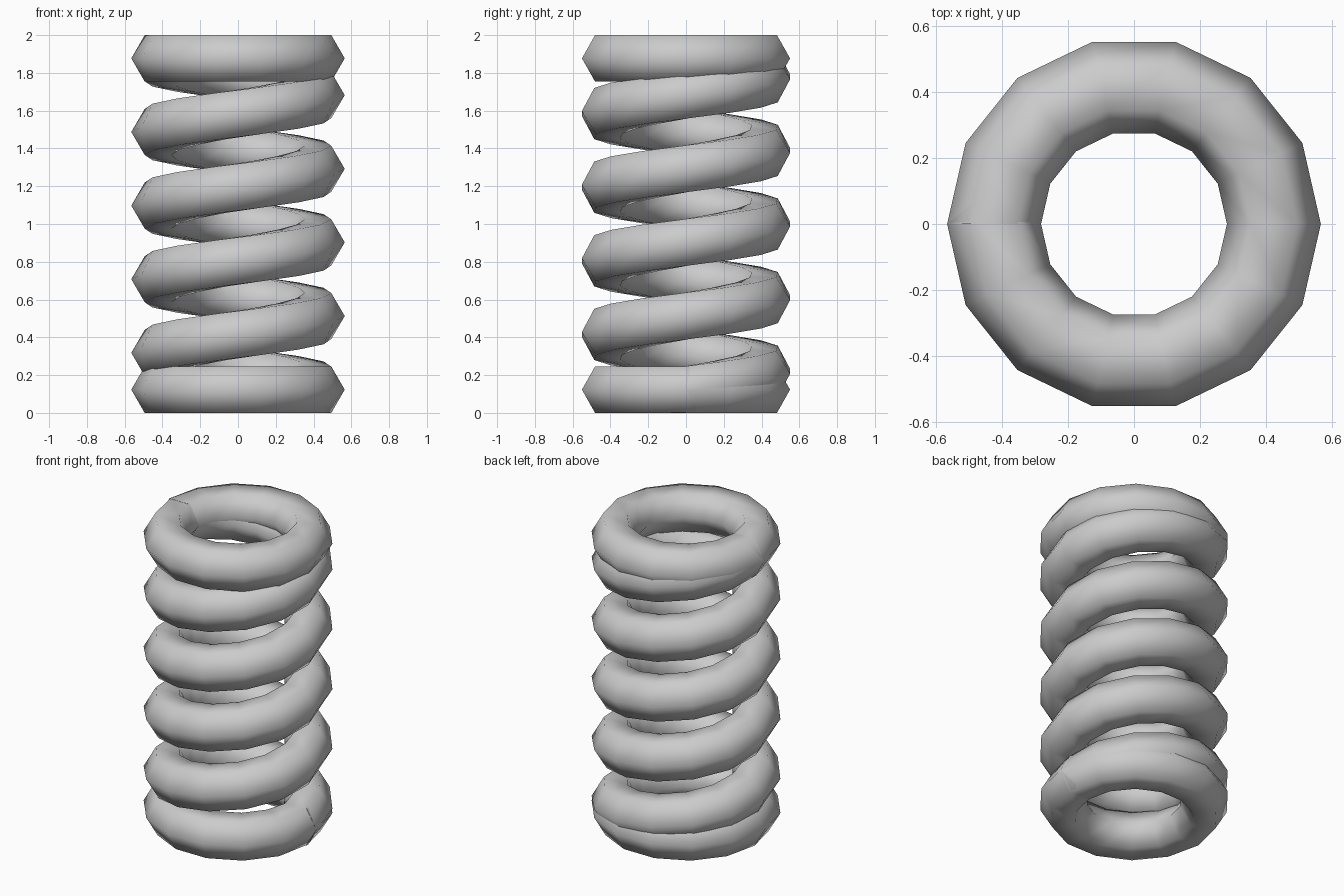
import bpy, bmesh
from math import sin, cos, pi, atan2
from mathutils import Vector

if "Cube" in bpy.data.objects:
    bpy.data.objects.remove(bpy.data.objects["Cube"])

SEG = 14                 # sections per turn
SIDES = 6                # hexagonal wire
R, WIRE = 0.423, 0.142   # coil radius, wire radius
TURNS = 4.5              # rising turns
HALF = WIRE * sin(pi / 3)
RISE = 2 - 2 * HALF
FIRST = SEG                          # end of the flat bottom turn
LAST = FIRST + int(TURNS * SEG)      # start of the flat top turn
TOTAL = LAST + SEG
SLOPE = atan2(RISE / TURNS, 2 * pi * R)

bm = bmesh.new()
rings = []
for i in range(TOTAL + 1):
    a = 2 * pi * i / SEG
    radial = Vector((cos(a), sin(a), 0))
    along = Vector((-sin(a), cos(a), 0))
    t = min(max((i - FIRST) / (LAST - FIRST), 0), 1)
    # wire section stands upright on the flat turns, leans on the rising ones
    tilt = SLOPE if FIRST <= i <= LAST else 0
    up = Vector((0, 0, cos(tilt))) - along * sin(tilt)
    centre = radial * R + Vector((0, 0, HALF + RISE * t))
    rings.append([bm.verts.new(centre + radial * (WIRE * cos(2 * pi * k / SIDES))
                               + up * (WIRE * sin(2 * pi * k / SIDES)))
                  for k in range(SIDES)])

# wire skin
for p, q in zip(rings, rings[1:]):
    for k in range(SIDES):
        n = (k + 1) % SIDES
        bm.faces.new((p[k], p[n], q[n], q[k]))
for f in bm.faces:
    f.smooth = True
# end caps
bm.faces.new(rings[0])
bm.faces.new(rings[-1][::-1])
bmesh.ops.recalc_face_normals(bm, faces=bm.faces[:])

mesh = bpy.data.meshes.new("coil_spring")
bm.to_mesh(mesh)
bm.free()
spring = bpy.data.objects.new("coil_spring", mesh)
bpy.context.collection.objects.link(spring)
